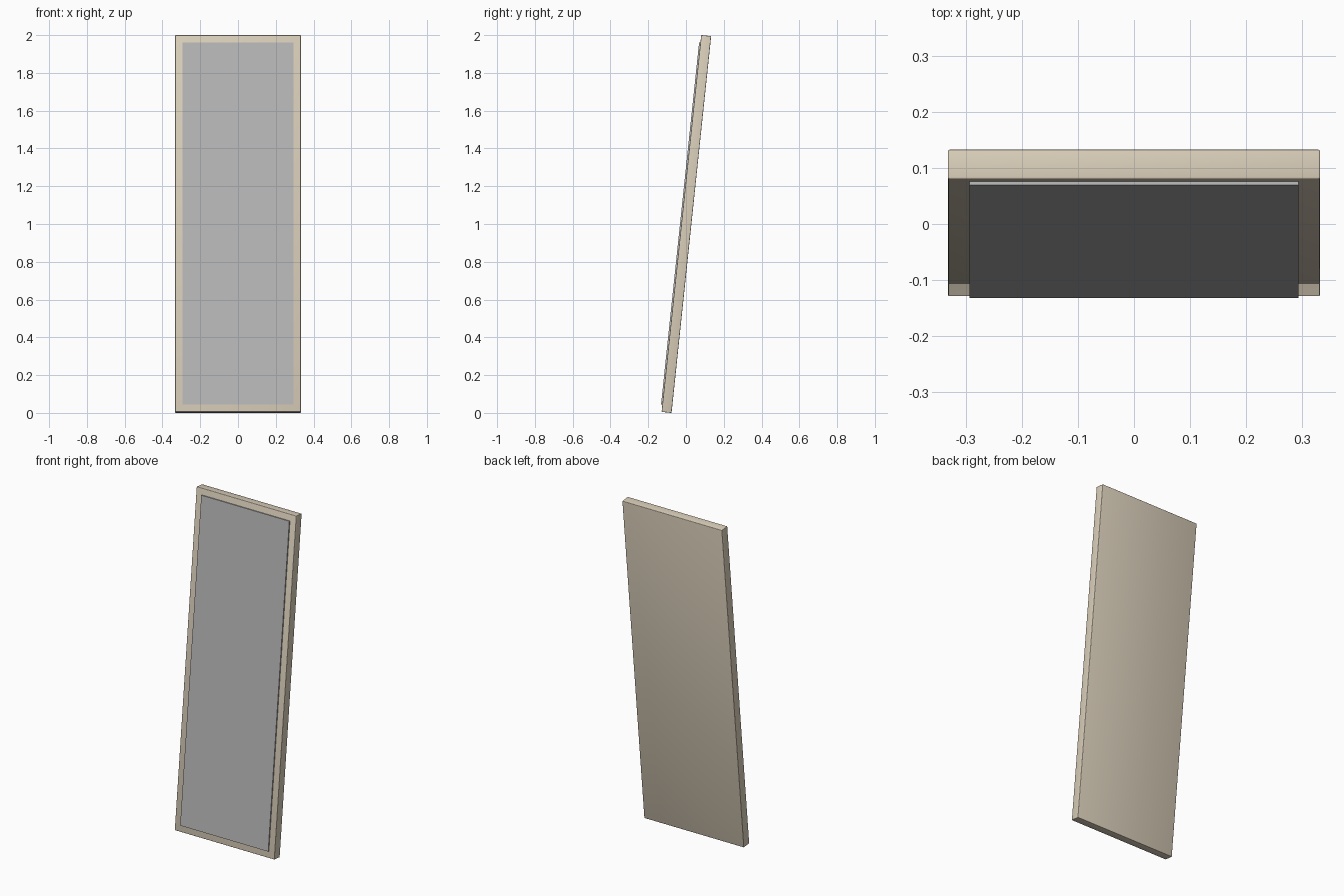
import bpy, bmesh
from math import radians
from mathutils import Matrix, Vector

if "Cube" in bpy.data.objects:
    bpy.data.objects.remove(bpy.data.objects["Cube"])

LEAN = Matrix.Rotation(radians(-6), 4, 'X')   # top tips backwards
W, T, L = 0.666, 0.053, 2.006                 # frame width, thickness, length
MARGIN, PROUD = 0.039, 0.007                  # visible border, glass projection


def material(name, rgb):
    m = bpy.data.materials.new(name)
    m.diffuse_color = (*rgb, 1)
    m.use_nodes = True
    m.node_tree.nodes["Principled BSDF"].inputs["Base Color"].default_value = m.diffuse_color
    return m


def slab(name, size, centre, bevel, mat):
    bm = bmesh.new()
    bmesh.ops.create_cube(bm, size=1)
    bmesh.ops.scale(bm, vec=size, verts=bm.verts)
    if bevel:
        bmesh.ops.bevel(bm, geom=bm.edges[:], offset=bevel, segments=3,
                        profile=0.5, affect='EDGES')
    bmesh.ops.translate(bm, vec=centre, verts=bm.verts)
    bmesh.ops.transform(bm, matrix=LEAN, verts=bm.verts)
    bmesh.ops.translate(bm, vec=(0, 0.002, 1.0), verts=bm.verts)
    me = bpy.data.meshes.new(name)
    bm.to_mesh(me)
    bm.free()
    me.materials.append(mat)
    ob = bpy.data.objects.new(name, me)
    bpy.context.collection.objects.link(ob)
    bpy.context.view_layer.objects.active = ob
    ob.select_set(True)
    bpy.ops.object.shade_smooth_by_angle(angle=radians(35))
    ob.select_set(False)
    return ob


# Solid backing that shows as a border around the glass
frame = slab("mirror_frame", Vector((W, T, L)), Vector((0, 0, 0)), 0.003,
             material("pale_wood", (0.70, 0.62, 0.49)))

# Thin glass sheet standing slightly proud of the front face
depth = PROUD + 0.003
glass = slab("mirror_glass", Vector((W - 2 * MARGIN, depth, L - 2 * MARGIN)),
             Vector((0, -T / 2 - PROUD + depth / 2, 0)), 0,
             material("silver_glass", (0.48, 0.48, 0.48)))

# Stand the whole piece exactly on the floor
drop = min(v.co.z for v in frame.data.vertices)
for ob in (frame, glass):
    ob.data.transform(Matrix.Translation((0, 0, -drop)))
